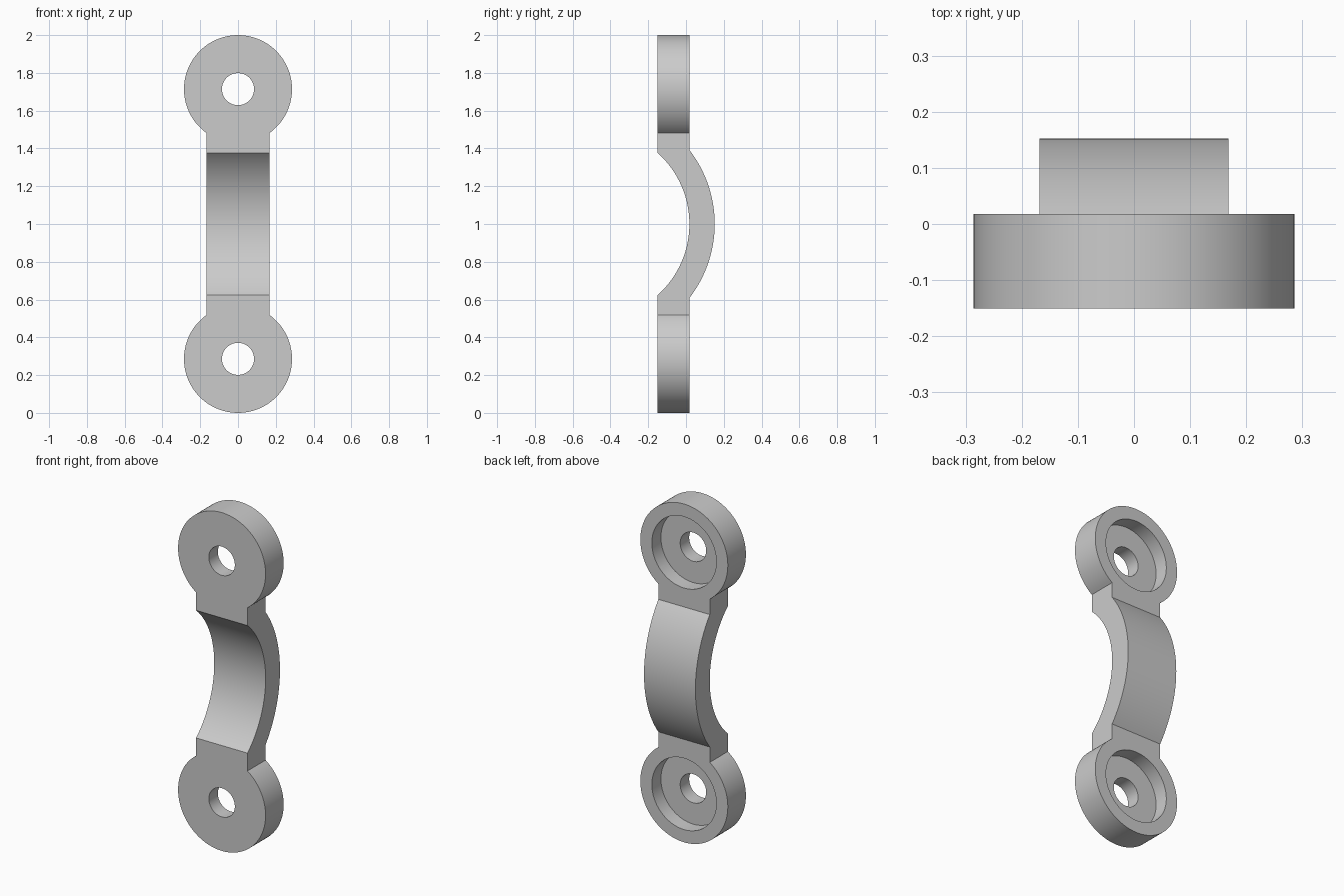
import bpy
import bmesh
from math import sin, cos, asin, pi, radians
from mathutils import Vector

cube = bpy.data.objects.get("Cube")
if cube:
    bpy.data.objects.remove(cube, do_unlink=True)

FRONT, BACK = -0.151, 0.018          # flat plate faces
EYE_R, HOLE_R, RECESS_R = 0.286, 0.085, 0.211
RECESS_FLOOR = -0.067
HALF_W = 0.168                       # half width of the strap
BEND_Y, INNER_R, OUTER_R = -0.487, 0.505, 0.639
EYE_Z = (EYE_R, 2 - EYE_R)

grey = bpy.data.materials.new("light grey")
grey.use_nodes = True
colour = (0.6, 0.6, 0.6, 1)
grey.diffuse_color = colour
grey.node_tree.nodes["Principled BSDF"].inputs["Base Color"].default_value = colour


def prism(name, outline, sweep):
    """Solid made by sweeping a closed outline along a vector."""
    bm = bmesh.new()
    face = bm.faces.new([bm.verts.new(p) for p in outline])
    swept = bmesh.ops.extrude_face_region(bm, geom=[face], use_keep_orig=True)
    verts = [g for g in swept["geom"] if isinstance(g, bmesh.types.BMVert)]
    bmesh.ops.translate(bm, verts=verts, vec=Vector(sweep))
    bmesh.ops.recalc_face_normals(bm, faces=bm.faces)
    mesh = bpy.data.meshes.new(name)
    bm.to_mesh(mesh)
    bm.free()
    mesh.materials.append(grey)
    obj = bpy.data.objects.new(name, mesh)
    bpy.context.collection.objects.link(obj)
    return obj


def arc(cu, cv, radius, start, end, steps):
    angles = [start + (end - start) * i / steps for i in range(steps + 1)]
    return [(cu + radius * cos(a), cv + radius * sin(a)) for a in angles]


def cut(target, cutter, operation):
    """Apply a boolean, then discard its helper."""
    cutter.hide_render = True
    mod = target.modifiers.new("cut", "BOOLEAN")
    mod.operation, mod.solver, mod.object = operation, "EXACT", cutter
    bpy.ops.object.modifier_apply(modifier=mod.name)
    bpy.data.objects.remove(cutter, do_unlink=True)


# Side profile: flat ends joined by a concentric bend
inner = asin(((INNER_R**2 - (FRONT - BEND_Y)**2) ** 0.5) / INNER_R)
outer = asin(((OUTER_R**2 - (BACK - BEND_Y)**2) ** 0.5) / OUTER_R)
side = [(FRONT, -0.1)] + arc(BEND_Y, 1, INNER_R, -inner, inner, 48)
side += [(FRONT, 2.1), (BACK, 2.1)]
side += arc(BEND_Y, 1, OUTER_R, outer, -outer, 48) + [(BACK, -0.1)]
bracket = prism("bent_bracket", [(-0.4, y, z) for y, z in side], (0.8, 0, 0))
bpy.context.view_layer.objects.active = bracket
bracket.select_set(True)

# Front silhouette: round eyes joined by a straight strap
neck = asin(HALF_W / EYE_R)
front = arc(0, EYE_Z[0], EYE_R, pi / 2 + neck, 5 * pi / 2 - neck, 80)
front += arc(0, EYE_Z[1], EYE_R, -pi / 2 + neck, 3 * pi / 2 - neck, 80)
silhouette = prism("silhouette_helper", [(x, -0.4, z) for x, z in front], (0, 0.8, 0))
cut(bracket, silhouette, "INTERSECT")

# Bolt holes and the wide recesses on the back
for z in EYE_Z:
    for radius, start in ((HOLE_R, -0.4), (RECESS_R, RECESS_FLOOR)):
        circle = arc(0, z, radius, 0, 2 * pi, 64)[:-1]
        drill = prism("drill_helper", [(x, start, v) for x, v in circle], (0, 0.4 - start, 0))
        cut(bracket, drill, "DIFFERENCE")

bpy.ops.object.shade_smooth_by_angle(angle=radians(25))
